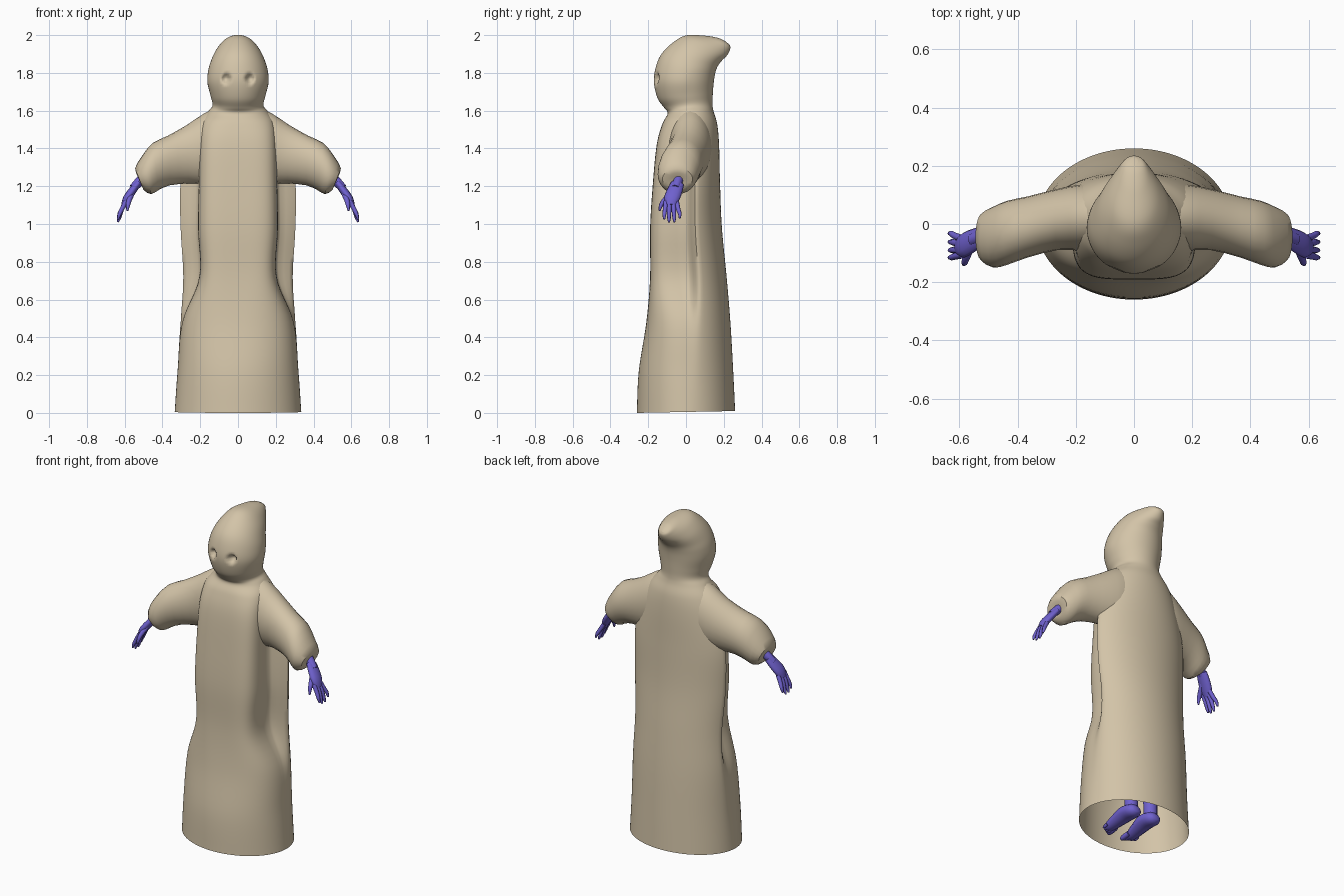
import bpy, bmesh, math
from mathutils import Vector

if "Cube" in bpy.data.objects:
    bpy.data.objects.remove(bpy.data.objects["Cube"], do_unlink=True)


def material(name, rgb):
    m = bpy.data.materials.new(name)
    m.use_nodes = True
    m.diffuse_color = (*rgb, 1)
    m.node_tree.nodes["Principled BSDF"].inputs["Base Color"].default_value = (*rgb, 1)
    return m


CLOTH = material("beige cloth", (0.65, 0.55, 0.39))
SKIN = material("violet skin", (0.16, 0.12, 0.62))


def smooth_rows(rows, steps):
    """Catmull-Rom interpolation between rows of numbers."""
    out, n = [], len(rows)
    for i in range(n - 1):
        a, b, c, d = (rows[max(i - 1, 0)], rows[i], rows[i + 1], rows[min(i + 2, n - 1)])
        for k in range(steps):
            t = k / steps
            out.append([q + t / 2 * (r - p + t * (2 * p - 5 * q + 4 * r - s + t * (3 * (q - r) + s - p)))
                        for p, q, r, s in zip(a, b, c, d)])
    return out + [list(rows[-1])]


def add_loft(bm, rings, cap_start=True, cap_end=True):
    loops = [[bm.verts.new(p) for p in ring] for ring in rings]
    n = len(loops[0])
    for a, b in zip(loops, loops[1:]):
        for i in range(n):
            j = (i + 1) % n
            bm.faces.new((a[i], a[j], b[j], b[i]))
    if cap_start:
        bm.faces.new(loops[0][::-1])
    if cap_end:
        bm.faces.new(loops[-1])


def add_tube(bm, points, sides=12, wide=1.0, steps=3):
    """Round limb through (x, y, z, radius) points; wide stretches it sideways."""
    rows = smooth_rows(points, steps)
    rings = []
    for i, (x, y, z, r) in enumerate(rows):
        d = Vector(rows[min(i + 1, len(rows) - 1)][:3]) - Vector(rows[max(i - 1, 0)][:3])
        d.normalize()
        ref = Vector((0, 1, 0)) if abs(d.y) < 0.8 else Vector((1, 0, 0))
        u = (ref - d * ref.dot(d)).normalized()
        v = d.cross(u)
        rings.append([Vector((x, y, z)) + r * (wide * math.cos(a) * u + math.sin(a) * v)
                      for a in (math.tau * k / sides for k in range(sides))])
    add_loft(bm, rings)


def finish(bm, name, mat, mirrored=False, angle=60):
    bmesh.ops.recalc_face_normals(bm, faces=bm.faces)
    me = bpy.data.meshes.new(name)
    bm.to_mesh(me)
    bm.free()
    ob = bpy.data.objects.new(name, me)
    bpy.context.collection.objects.link(ob)
    me.materials.append(mat)
    bpy.ops.object.select_all(action='DESELECT')
    ob.select_set(True)
    bpy.context.view_layer.objects.active = ob
    bpy.ops.object.shade_smooth_by_angle(angle=math.radians(angle))
    if mirrored:
        ob.modifiers.new("mirror", 'MIRROR').use_mirror_merge = False


# Hooded robe: front y, front z, back y, back z, front half width, back half width, front roundness
ROBE = [
    (-.26, 0, .26, .01, .335, .335, 1),
    (-.25, .22, .25, .22, .32, .325, .95),
    (-.21, .48, .235, .48, .295, .315, .8),
    (-.19, .72, .215, .72, .205, .305, .5),
    (-.19, .98, .19, .98, .212, .32, .5),
    (-.175, 1.22, .18, 1.22, .208, .32, .5),
    (-.155, 1.42, .175, 1.42, .205, .27, .55),
    (-.125, 1.53, .165, 1.53, .195, .215, .7),
    (-.097, 1.585, .145, 1.60, .16, .16, .9),
    (-.115, 1.615, .14, 1.64, .135, .135, 1),
    (-.15, 1.665, .142, 1.69, .145, .145, 1),
    (-.17, 1.75, .147, 1.75, .162, .16, 1),
    (-.16, 1.83, .155, 1.80, .157, .157, 1),
    (-.13, 1.90, .168, 1.835, .141, .141, 1),
    (-.07, 1.96, .19, 1.865, .118, .118, 1),
    (0, 1.998, .215, 1.89, .088, .088, 1),
    (.1, 1.997, .23, 1.915, .058, .058, 1),
    (.17, 1.985, .235, 1.935, .036, .036, 1),
    (.205, 1.97, .23, 1.95, .012, .012, 1),
]
SIDES = 96
rings = []
for fy, fz, by, bz, rf, rb, e in smooth_rows(ROBE, 6):
    ring = []
    for k in range(SIDES):
        a = math.tau * k / SIDES
        c, s = math.cos(a), math.sin(a)
        if c > 0:
            # Boxy front panel
            c, s = c ** e, math.copysign(abs(s) ** e, s)
        # Wider back panel beyond the side folds
        w = min(max(-c / 0.3, 0), 1)
        w = w * w * (3 - 2 * w)
        f = (1 + c) / 2
        x = s * (rf + (rb - rf) * w)
        y, z = by + (fy - by) * f, bz + (fz - bz) * f
        # Eye hollows pressed into the face
        if c > 0 and fz > 1.64:
            d = math.hypot(abs(x) - .062, z - 1.77) / .027
            if d < 1:
                y += .035 * (1 - d * d)
        ring.append((x, y, z))
    rings.append(ring)
bm = bmesh.new()
add_loft(bm, rings, cap_start=False)
finish(bm, "hooded_robe", CLOTH)

# Sleeves: top x, top z, bottom x, bottom z, centre y, half depth
SLEEVE = [
    (.09, 1.625, .12, 1.22, .025, .11),
    (.18, 1.585, .19, 1.21, .022, .113),
    (.27, 1.525, .26, 1.215, .015, .105),
    (.37, 1.468, .36, 1.205, -.01, .105),
    (.45, 1.43, .42, 1.18, -.03, .11),
    (.505, 1.365, .46, 1.158, -.045, .105),
    (.545, 1.295, .50, 1.18, -.045, .08),
    (.53, 1.255, .51, 1.21, -.045, .035),
]
rings = []
for tx, tz, bx, bz, yc, hw in smooth_rows(SLEEVE, 2):
    ring = []
    for k in range(24):
        a = math.tau * k / 24
        f = (1 + math.cos(a)) / 2
        ring.append((bx + (tx - bx) * f, yc + hw * math.sin(a), bz + (tz - bz) * f))
    rings.append(ring)
bm = bmesh.new()
add_loft(bm, rings)
finish(bm, "sleeves", CLOTH, True, 40)

# Hands: forearm, flat palm and five fingers
bm = bmesh.new()
add_tube(bm, [(.44, -.03, 1.29, .027), (.51, -.04, 1.235, .026), (.555, -.055, 1.19, .022)])
add_tube(bm, [(.53, -.045, 1.215, .018), (.56, -.06, 1.175, .021), (.588, -.075, 1.135, .021),
              (.605, -.08, 1.1, .014)], wide=1.95)
for y0, y1, tip in ((-.106, -.115, 1.025), (-.088, -.09, 1.01), (-.068, -.062, 1.01), (-.05, -.033, 1.03)):
    add_tube(bm, [(.592, y0, 1.12, .013), (.614, (y0 + y1) / 2, 1.08, .012),
                  (.628, y1, tip + .025, .01), (.636, y1, tip, .005)], sides=8)
add_tube(bm, [(.56, -.075, 1.165, .015), (.575, -.11, 1.13, .014),
              (.582, -.132, 1.1, .011), (.586, -.14, 1.07, .005)], sides=8)
finish(bm, "hands", SKIN, True)

# Legs, feet and toes under the hem
bm = bmesh.new()
add_tube(bm, [(.07, .02, .75, .07), (.07, .03, .45, .06), (.07, .055, .2, .042), (.07, .06, .06, .038)])
add_tube(bm, [(.07, .11, .045, .018), (.07, .085, .045, .036), (.07, .02, .055, .042),
              (.074, -.05, .042, .035), (.078, -.115, .028, .026), (.078, -.14, .024, .014)], wide=1.3)
for i in range(5):
    x, r = .048 + .016 * i, .015 - .0015 * i
    y = -.155 + .009 * i
    add_tube(bm, [(x, -.1, .024, r), (x, y, .018, r), (x, y - .014, .016, r * .5)], sides=8)
finish(bm, "legs_and_feet", SKIN, True)
